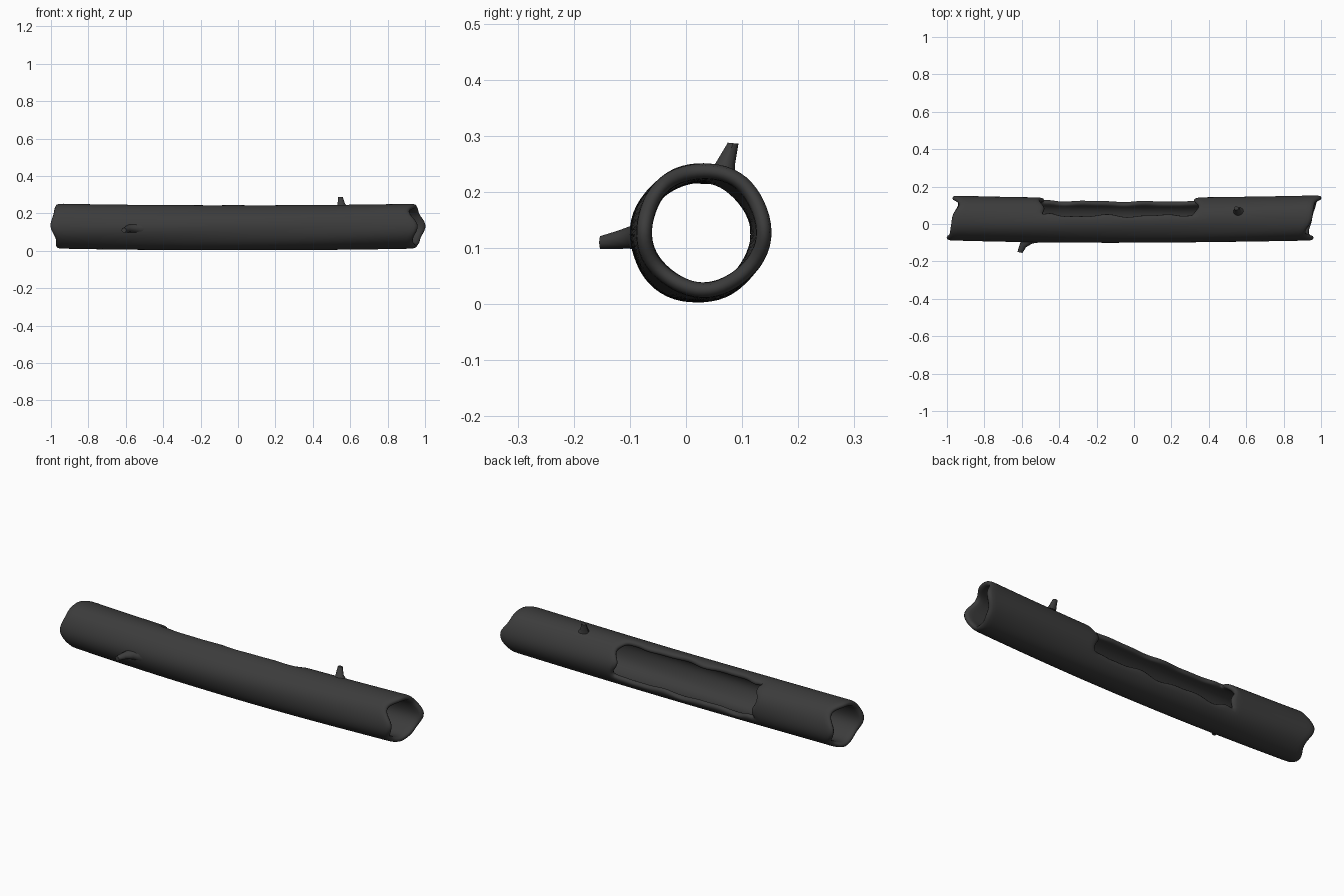
import bpy, bmesh, math
from mathutils import Vector

if "Cube" in bpy.data.objects:
    bpy.data.objects.remove(bpy.data.objects["Cube"])

R, WALL = 0.121, 0.028
mat = bpy.data.materials.new("dark_bark")
mat.diffuse_color = (0.045, 0.045, 0.045, 1)
mat.use_nodes = True
mat.node_tree.nodes["Principled BSDF"].inputs["Base Color"].default_value = mat.diffuse_color

# End outlines: x of the broken rim every 45 degrees (0 = back, 90 = top)
RIGHT = [1.006, 0.965, 0.955, 0.915, 0.965, 0.935, 0.955, 0.975]
LEFT = [-0.975, -0.935, -0.975, -0.985, -1.006, -0.975, -0.975, -0.94]


def around(values, a):
    t = (a / 45) % 8
    i = int(t)
    f = (1 - math.cos((t - i) * math.pi)) / 2
    return values[i % 8] * (1 - f) + values[(i + 1) % 8] * f


def axis(x):
    # gently bowed centre line
    return Vector((x, 0.02 + 0.013 * x * x, 0.122 + 0.012 * x * x))


def finish(name, bm):
    bmesh.ops.recalc_face_normals(bm, faces=bm.faces)
    me = bpy.data.meshes.new(name)
    bm.to_mesh(me)
    bm.free()
    me.materials.append(mat)
    ob = bpy.data.objects.new(name, me)
    bpy.context.collection.objects.link(ob)
    for p in me.polygons:
        p.use_smooth = True
    return ob


# Hollow log: tube skin with the window faces left out
LOW, HIGH, W = -27, 77, 8          # window angles and its number of segments
angles = [LOW + (HIGH - LOW) * i / W for i in range(W)]
angles += [HIGH + (360 - HIGH + LOW) * i / 20 for i in range(20)]
N = len(angles)
X0, X1, COLS = -0.49, 0.33, 20     # window ends and its columns
xs = [-1 + (X0 + 1) * i / 12 for i in range(12)]
xs += [X0 + (X1 - X0) * i / COLS for i in range(COLS)]
xs += [X1 + (1 - X1) * i / 16 for i in range(17)]
bm = bmesh.new()
rings = []
for c, x in enumerate(xs):
    ring = []
    for k, a in enumerate(angles):
        px, pa = x, a
        if x < X0:
            px = X0 + (x - X0) / (-1 - X0) * (around(LEFT, a) - X0)
        elif x > X1:
            px = X1 + (x - X1) / (1 - X1) * (around(RIGHT, a) - X1)
        if 12 <= c <= 12 + COLS and k in (0, W):      # ragged window lips
            pa += 3.5 * math.sin(x * 21 + k) + 2.5 * math.sin(x * 37 + 2 * k)
            if c in (12, 12 + COLS):
                pa = a
            elif c in (13, 11 + COLS):
                pa += 5 if k == 0 else -5
        if c in (12, 12 + COLS) and 0 <= k <= W:      # ragged window ends
            px += 0.018 * math.sin(k * 1.3 + c)
        r = R + 0.0015 * math.sin(math.radians(a) * 5 + x * 3)
        t = math.radians(pa)
        ring.append(bm.verts.new(axis(px) + Vector((0, r * math.cos(t), r * math.sin(t)))))
    rings.append(ring)
for c in range(len(xs) - 1):
    for k in range(N):
        if 12 <= c < 12 + COLS and k < W:
            continue
        j = (k + 1) % N
        bm.faces.new((rings[c][k], rings[c + 1][k], rings[c + 1][j], rings[c][j]))
bm.verts.ensure_lookup_table()
loose = [v for v in bm.verts if not v.link_faces]
bmesh.ops.delete(bm, geom=loose, context='VERTS')
# make the skin face outwards so the wall grows inwards
bm.normal_update()
f = bm.faces[:][0] if not hasattr(bm.faces, "ensure_lookup_table") else (bm.faces.ensure_lookup_table() or bm.faces[0])
me_center = f.calc_center_median()
flip = f.normal.dot(me_center - axis(me_center.x)) < 0
if flip:
    bmesh.ops.reverse_faces(bm, faces=bm.faces)
me = bpy.data.meshes.new("hollow_log")
bm.to_mesh(me)
bm.free()
me.materials.append(mat)
for p in me.polygons:
    p.use_smooth = True
log = bpy.data.objects.new("hollow_log", me)
bpy.context.collection.objects.link(log)
sol = log.modifiers.new("wall", 'SOLIDIFY')
sol.thickness, sol.offset = WALL, -1
sub = log.modifiers.new("round", 'SUBSURF')
sub.levels = sub.render_levels = 1


# Broken twig stubs: lofted ellipses (centre, half-width along u, along v)
def stub(name, sections, u, v):
    u, v = Vector(u), Vector(v)
    bm = bmesh.new()
    prev = None
    for centre, ru, rv in sections:
        ring = []
        for i in range(10):
            t = i * math.tau / 10
            ring.append(bm.verts.new(Vector(centre) + u * ru * math.cos(t) + v * rv * math.sin(t)))
        if prev:
            for i in range(10):
                bm.faces.new((prev[i], prev[(i + 1) % 10], ring[(i + 1) % 10], ring[i]))
        else:
            bm.faces.new(ring)
        prev = ring
    bm.faces.new(prev)
    ob = finish(name, bm)
    bpy.context.view_layer.objects.active = ob
    bpy.ops.object.select_all(action='DESELECT')
    ob.select_set(True)
    bpy.ops.object.shade_smooth_by_angle(angle=math.radians(40))


stub("front_twig", [((-0.55, -0.085, 0.12), 0.06, 0.025), ((-0.575, -0.098, 0.119), 0.032, 0.021),
                    ((-0.595, -0.12, 0.115), 0.019, 0.017), ((-0.61, -0.152, 0.110), 0.014, 0.012)],
     (0.95, -0.2, 0), (0, 0, 1))
stub("top_twig", [((0.56, 0.064, 0.235), 0.03, 0.025), ((0.553, 0.07, 0.25), 0.02, 0.018),
                  ((0.547, 0.084, 0.287), 0.013, 0.010)],
     (1, 0, 0), (0, 1, -0.1))
